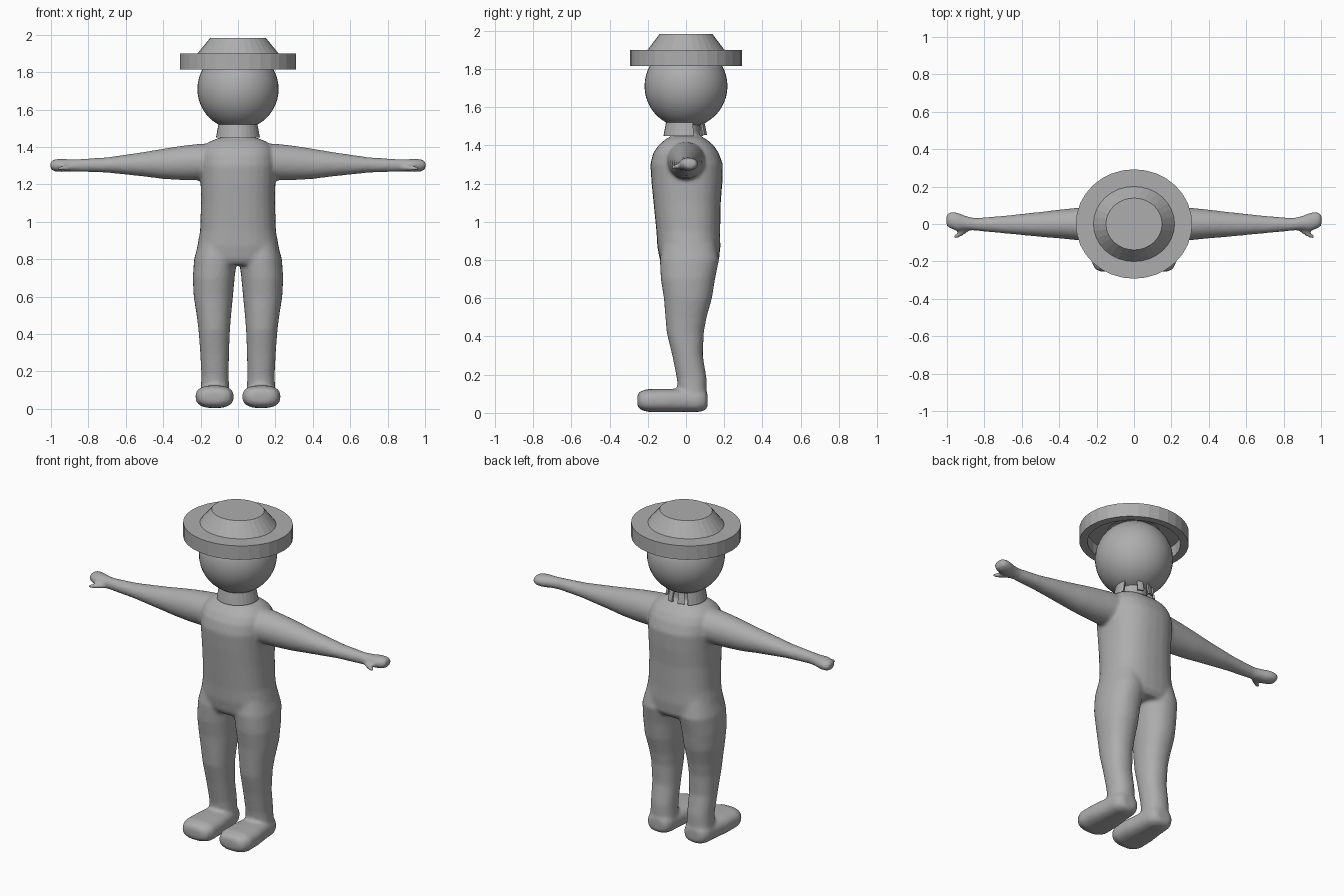
import bpy, bmesh, math

grey = bpy.data.materials.new("plain grey")
grey.diffuse_color = (0.42, 0.42, 0.42, 1)


def add_object(name, bm):
    bmesh.ops.recalc_face_normals(bm, faces=bm.faces[:])
    mesh = bpy.data.meshes.new(name)
    bm.to_mesh(mesh)
    bm.free()
    mesh.materials.append(grey)
    ob = bpy.data.objects.new(name, mesh)
    bpy.context.collection.objects.link(ob)
    return ob


def power(v, e):
    return math.copysign(abs(v) ** e, v)


def loft(bm, axis, rings, side=1, square=2.0, n=28):
    """Closed tube of rounded rings: (position, centre a, centre b, radius a, radius b)."""
    loops = []
    for t, ca, cb, ra, rb in rings:
        loop = []
        for i in range(n):
            w = 2 * math.pi * i / n
            a = ca + ra * power(math.cos(w), 2 / square)
            b = cb + rb * power(math.sin(w), 2 / square)
            x, y, z = {"x": (t, a, b), "y": (a, t, b), "z": (a, b, t)}[axis]
            loop.append(bm.verts.new((side * x, y, z)))
        loops.append(loop)
    faces = [bm.faces.new((p[i], p[(i + 1) % n], q[(i + 1) % n], q[i]))
             for p, q in zip(loops, loops[1:]) for i in range(n)]
    faces += [bm.faces.new(loops[0]), bm.faces.new(loops[-1])]
    bmesh.ops.recalc_face_normals(bm, faces=faces)


def lathe(name, profile, depth, n=32, start=0.0, sweep=2 * math.pi):
    """Spin a closed (radius, height) outline; depth squashes it along y."""
    bm = bmesh.new()
    full = sweep > 6.28
    loops = []
    for i in range(n if full else n + 1):
        w = start + sweep * i / n
        loops.append([bm.verts.new((r * math.cos(w), depth * r * math.sin(w), z))
                      for r, z in profile])
    m = len(profile)
    for i in range(n):
        p, q = loops[i], loops[(i + 1) % len(loops)]
        for j in range(m):
            k = (j + 1) % m
            bm.faces.new((p[j], q[j], q[k], p[k]))
    if not full:
        bm.faces.new(loops[0])
        bm.faces.new(loops[-1])
    bmesh.ops.remove_doubles(bm, verts=bm.verts[:], dist=1e-5)
    return add_object(name, bm)


# Torso and neck
body = bmesh.new()
loft(body, "z", [
    (0.77, 0, 0.018, 0.20, 0.135), (0.80, 0, 0.018, 0.22, 0.155),
    (0.87, 0, 0.015, 0.218, 0.165), (0.95, 0, 0.012, 0.203, 0.167),
    (1.10, 0, 0.006, 0.198, 0.176), (1.20, 0, 0.005, 0.200, 0.185),
    (1.30, 0, 0.003, 0.205, 0.190), (1.36, 0, 0, 0.200, 0.172),
    (1.40, 0, 0, 0.185, 0.145), (1.43, 0, 0, 0.150, 0.110),
    (1.45, 0, 0, 0.100, 0.075)], square=2.4)
loft(body, "z", [(1.38, 0, 0, 0.075, 0.07), (1.56, 0, 0, 0.075, 0.07)])

for s in (1, -1):
    # Leg
    loft(body, "z", [
        (0.95, 0.105, 0.015, 0.090, 0.13), (0.80, 0.120, 0.018, 0.115, 0.155),
        (0.70, 0.130, 0.010, 0.112, 0.142), (0.60, 0.132, 0.010, 0.105, 0.126),
        (0.50, 0.129, 0.000, 0.092, 0.108), (0.42, 0.127, -0.004, 0.084, 0.097),
        (0.30, 0.125, 0.008, 0.077, 0.080), (0.18, 0.123, 0.030, 0.073, 0.078),
        (0.10, 0.123, 0.035, 0.076, 0.074), (0.04, 0.123, 0.035, 0.07, 0.07)],
        s, 2.2)
    # Foot
    loft(body, "y", [
        (-0.255, 0.125, 0.065, 0.055, 0.028), (-0.24, 0.125, 0.065, 0.085, 0.048),
        (-0.20, 0.125, 0.065, 0.103, 0.060), (-0.10, 0.125, 0.065, 0.100, 0.061),
        (0.00, 0.124, 0.065, 0.087, 0.060), (0.07, 0.124, 0.065, 0.081, 0.060),
        (0.10, 0.124, 0.065, 0.066, 0.052), (0.113, 0.124, 0.065, 0.040, 0.034)],
        s, 2.6)
    # Arm and hand
    loft(body, "x", [
        (0.08, 0, 1.335, 0.090, 0.085), (0.20, 0, 1.320, 0.098, 0.098),
        (0.30, 0, 1.315, 0.087, 0.092), (0.40, 0, 1.310, 0.077, 0.081),
        (0.50, -0.002, 1.308, 0.067, 0.066), (0.70, -0.003, 1.304, 0.047, 0.041),
        (0.85, -0.002, 1.302, 0.034, 0.034), (0.90, 0.006, 1.302, 0.038, 0.033),
        (0.945, 0.012, 1.302, 0.050, 0.036), (0.985, 0.020, 1.302, 0.044, 0.032),
        (1.003, 0.020, 1.302, 0.030, 0.020)], s)
    # Thumb
    loft(body, "x", [
        (0.87, -0.012, 1.288, 0.017, 0.016), (0.92, -0.048, 1.286, 0.018, 0.016),
        (0.950, -0.066, 1.286, 0.015, 0.014), (0.966, -0.072, 1.286, 0.009, 0.009)],
        s, n=12)

# Melt the limbs into one smooth skin
figure = add_object("body", body)
skin = figure.modifiers.new("skin", "REMESH")
skin.mode = "VOXEL"
skin.voxel_size = 0.01
skin.use_smooth_shade = True
relax = figure.modifiers.new("relax", "SMOOTH")
relax.factor = 0.5
relax.iterations = 8

# Head
bm = bmesh.new()
bmesh.ops.create_uvsphere(bm, u_segments=40, v_segments=24, radius=0.217)
bmesh.ops.translate(bm, verts=bm.verts[:], vec=(0, 0, 1.71))
for f in bm.faces:
    f.smooth = True
add_object("head", bm)

# Hat: hollow-bottomed brim and tapered crown
lathe("hat_brim", [(0.265, 1.815), (0.311, 1.815), (0.311, 1.9),
                   (0.15, 1.9), (0.15, 1.885), (0.265, 1.885)], 0.94)
lathe("hat_crown", [(0.0, 1.89), (0.217, 1.89), (0.217, 1.9),
                    (0.15, 1.982), (0.0, 1.982)], 0.925)

# Flared collar, open at the back, with two loose ends
lathe("collar", [(0.102, 1.535), (0.118, 1.45), (0.106, 1.45), (0.09, 1.535)],
      1.0, 20, math.radians(130), math.radians(250))
for s, name in ((1, "collar_end_left"), (-1, "collar_end_right")):
    lathe(name, [(0.095, 1.535), (0.112, 1.455), (0.1, 1.455), (0.085, 1.535)],
          1.0, 3, math.radians(90 + s * 10), math.radians(s * 20))
